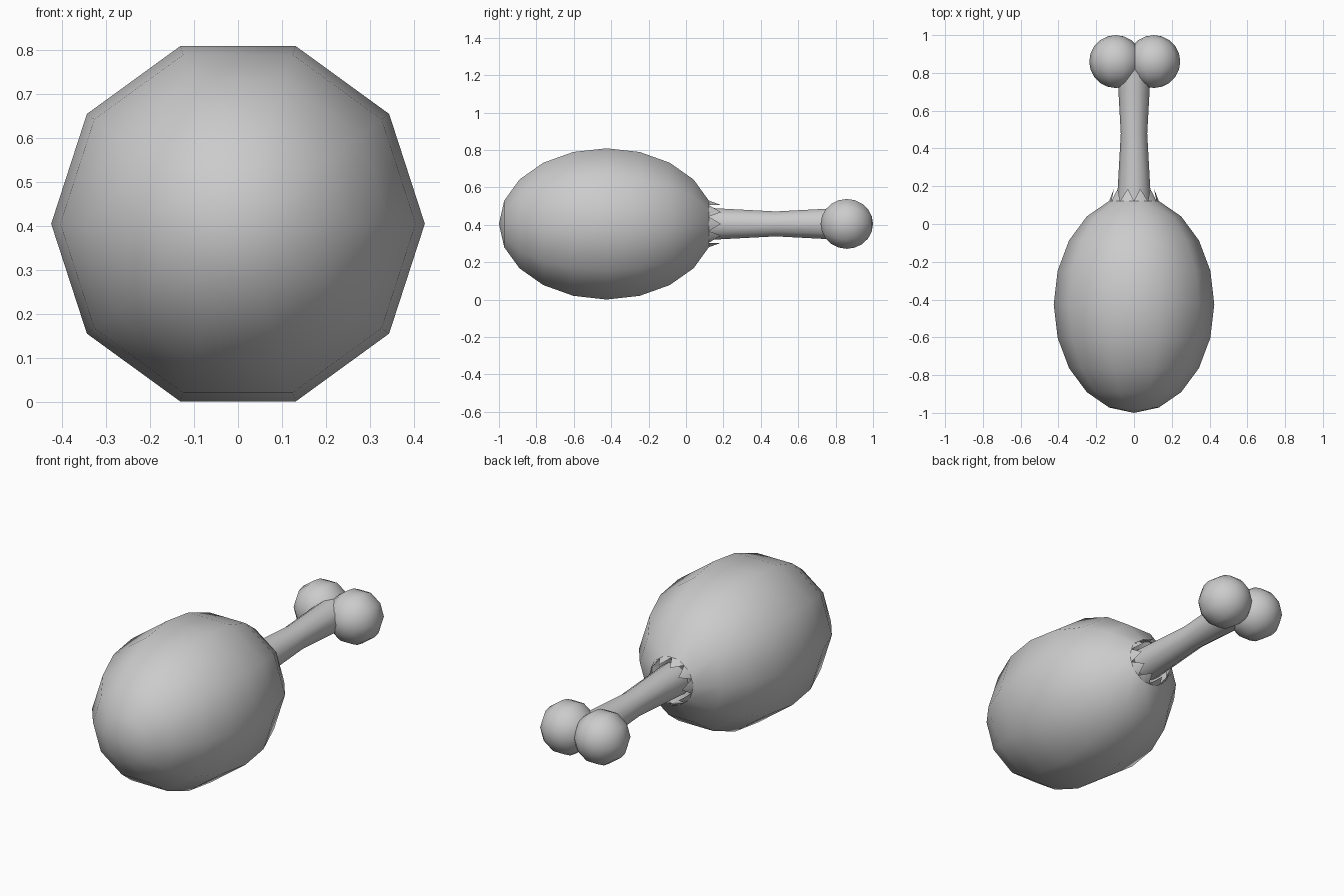
import bpy, bmesh
from math import sin, cos, pi, radians
from mathutils import Vector

if "Cube" in bpy.data.objects:
    bpy.data.objects.remove(bpy.data.objects["Cube"])

SIDES = 10
MID_Z = 0.405


def ring_point(x, y, r, a):
    return Vector((x + r * cos(a), y, MID_Z + r * sin(a)))


def lathe(bm, profile, x=0.0):
    """Revolve (y, radius) points around the y direction; return the last ring."""
    rings = []
    for y, r in profile:
        if r < 1e-5:
            rings.append([bm.verts.new((x, y, MID_Z))] * SIDES)
        else:
            rings.append([bm.verts.new(ring_point(x, y, r, 2 * pi * i / SIDES))
                          for i in range(SIDES)])
    for a, b in zip(rings, rings[1:]):
        for i in range(SIDES):
            j = (i + 1) % SIDES
            bm.faces.new(list(dict.fromkeys((a[i], a[j], b[j], b[i]))))
    return rings[-1]


def finish(bm, name):
    bmesh.ops.recalc_face_normals(bm, faces=bm.faces)
    mesh = bpy.data.meshes.new(name)
    bm.to_mesh(mesh)
    bm.free()
    ob = bpy.data.objects.new(name, mesh)
    bpy.context.collection.objects.link(ob)
    bpy.ops.object.select_all(action='DESELECT')
    ob.select_set(True)
    bpy.context.view_layer.objects.active = ob
    bpy.ops.object.shade_smooth_by_angle(angle=radians(60))
    return ob


def ball_profile(y, half_length, radius, steps):
    return [(y - half_length * cos(k * pi / 10), radius * sin(k * pi / 10) if k % 10 else 0.0)
            for k in range(steps)]


# meat: stretched ball, open at the bone end
bm = bmesh.new()
rim = lathe(bm, ball_profile(-0.425, 0.575, 0.425, 10))

# jagged collar of ten points around the bone, closed inwards
mids = [bm.verts.new((rim[i].co + rim[(i + 1) % SIDES].co) / 2) for i in range(SIDES)]
tips = [bm.verts.new(ring_point(0, 0.187, 0.106, 2 * pi * i / SIDES)) for i in range(SIDES)]
inner = [bm.verts.new(ring_point(0, 0.10, 0.07, 2 * pi * (i + 0.5) / SIDES)) for i in range(SIDES)]
for i in range(SIDES):
    bm.faces.new((mids[i - 1], rim[i], tips[i]))
    bm.faces.new((rim[i], mids[i], tips[i]))
    bm.faces.new((mids[i - 1], tips[i], mids[i]))
    bm.faces.new((mids[i - 1], mids[i], inner[i], inner[i - 1]))
finish(bm, "meat")

# bone shaft, slightly waisted
bm = bmesh.new()
lathe(bm, [(0.05, 0), (0.05, 0.09), (0.12, 0.09), (0.48, 0.07), (0.84, 0.09), (0.84, 0)])
finish(bm, "bone_shaft")

# two knobs at the bone end
for name, x in (("left_knob", -0.097), ("right_knob", 0.105)):
    bm = bmesh.new()
    lathe(bm, ball_profile(0.86, 0.14, 0.14, 11), x)
    finish(bm, name)
